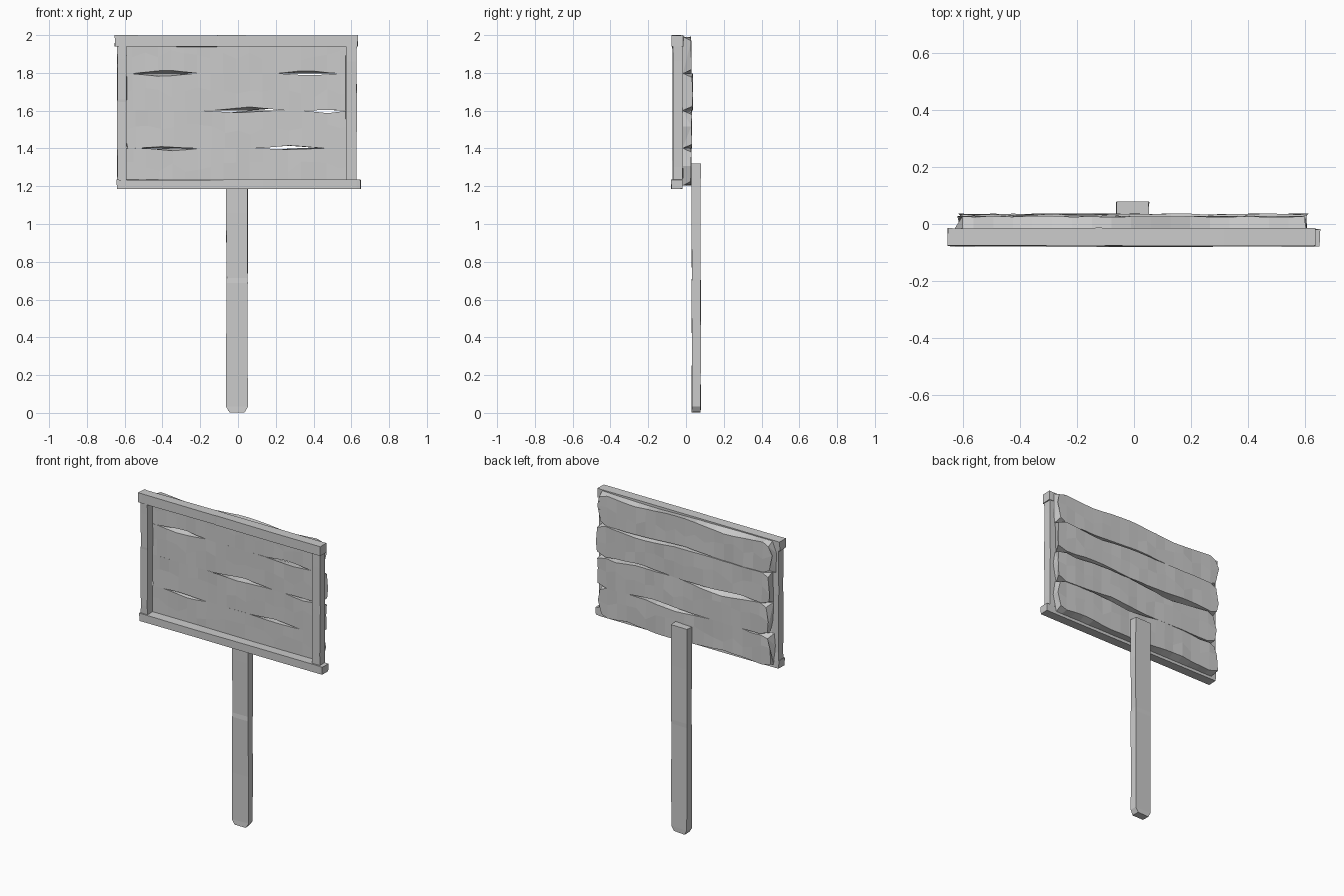
import bpy, bmesh, random
from mathutils import Vector

random.seed(4)
cube = bpy.data.objects.get("Cube")
if cube:
    bpy.data.objects.remove(cube, do_unlink=True)

wood = bpy.data.materials.new("plain grey")
wood.use_nodes = True
GREY = (0.6, 0.6, 0.6, 1)
wood.diffuse_color = GREY
wood.node_tree.nodes["Principled BSDF"].inputs["Base Color"].default_value = GREY


def jit(amount):
    return random.uniform(-amount, amount)


def loft(name, rings):
    """Closed, flat-shaded solid skinned through equal-sized rings of points."""
    bm = bmesh.new()
    loops = [[bm.verts.new(p) for p in ring] for ring in rings]
    n = len(loops[0])
    for a, b in zip(loops, loops[1:]):
        for i in range(n):
            j = (i + 1) % n
            bm.faces.new((a[i], a[j], b[j], b[i]))
    bm.faces.new(loops[0])
    bm.faces.new(loops[-1])
    bmesh.ops.triangulate(bm, faces=[f for f in bm.faces if len(f.verts) > 4])
    bmesh.ops.recalc_face_normals(bm, faces=bm.faces)
    mesh = bpy.data.meshes.new(name)
    bm.to_mesh(mesh)
    bm.free()
    mesh.materials.append(wood)
    obj = bpy.data.objects.new(name, mesh)
    bpy.context.collection.objects.link(obj)
    return obj


def beam(name, lo, hi, axis, cuts, wear=0.004, taper=0.0):
    """Hand-hewn square bar between two corners, running along one axis."""
    u, v = [k for k in range(3) if k != axis]
    rings = []
    for t in cuts:
        end = t in (cuts[0], cuts[-1])
        ring = []
        for su, sv in ((0, 0), (1, 0), (1, 1), (0, 1)):
            p = Vector((0, 0, 0))
            p[axis] = lo[axis] + t * (hi[axis] - lo[axis])
            p[u] = (hi if su else lo)[u] - (2 * su - 1) * random.uniform(0, wear)
            p[v] = (hi if sv else lo)[v] - (2 * sv - 1) * random.uniform(0, wear)
            if end:
                p[axis] += (1 if t == 0 else -1) * random.uniform(0, wear * 1.5)
            if t == 0:
                p[u] += taper * (1 - 2 * su)
            ring.append(p)
        rings.append(ring)
    return loft(name, rings)


def plank(name, x0, x1, z0, z1, y1, chips):
    """Rough board; chips are (corner, centre x, half width, depth)."""
    count = 19
    rings = []
    for i in range(count):
        x = x0 + (x1 - x0) * i / (count - 1)
        end = i in (0, count - 1)
        inward = 1 if i == 0 else -1

        def dip(corner):
            return sum(d * max(0, 1 - abs(x - c) / w) for k, c, w, d in chips if k == corner)

        mid = (z0 + z1) / 2 + jit(0.03)
        ring = [Vector((x, -0.018 + jit(0.002), z1 - dip("front_top"))),
                Vector((x, -0.018 + jit(0.002), mid)),
                Vector((x, -0.018 + jit(0.002), z0 + dip("front_low"))),
                Vector((x, y1 + jit(0.003), z0 + dip("back_low"))),
                Vector((x, y1 + jit(0.003), mid)),
                Vector((x, y1 + jit(0.003), z1 - dip("back_top")))]
        if end:
            # splintered ends, mostly broken at the back corners
            for k, p in enumerate(ring):
                p.x += inward * random.uniform(0, 0.012 if k in (1, 4) else 0.03)
            ring[3].z += 0.022
            ring[5].z -= 0.022
        rings.append(ring)
    return loft(name, rings)


# Post behind the board
beam("post", (-0.064, 0.028, 0), (0.054, 0.08, 1.322), 2,
     (0, 0.025, 0.25, 0.52, 0.54, 0.8, 1), 0.005, 0.018)

# Four boards from bottom to top
plank("board_bottom", -0.62, 0.605, 1.203, 1.402, 0.027, [
    ("front_top", -0.34, 0.16, 0.015), ("front_top", 0.28, 0.2, 0.008),
    ("back_top", 0.05, 0.25, 0.022), ("back_top", -0.5, 0.12, 0.015),
    ("back_low", -0.3, 0.3, 0.022), ("back_low", 0.4, 0.2, 0.02)])
plank("board_lower_middle", -0.61, 0.61, 1.4, 1.601, 0.03, [
    ("front_top", 0.0, 0.2, 0.012), ("front_top", 0.47, 0.12, 0.015),
    ("front_low", 0.28, 0.18, 0.016), ("front_low", -0.4, 0.16, 0.01),
    ("back_top", -0.25, 0.3, 0.035), ("back_top", 0.47, 0.14, 0.018),
    ("back_low", 0.2, 0.25, 0.02)])
plank("board_upper_middle", -0.628, 0.612, 1.6, 1.798, 0.034, [
    ("front_top", -0.4, 0.18, 0.018), ("front_top", 0.38, 0.18, 0.012),
    ("front_low", 0.06, 0.2, 0.02), ("front_low", 0.47, 0.12, 0.004),
    ("back_top", 0.3, 0.25, 0.022), ("back_low", -0.4, 0.2, 0.015),
    ("back_low", 0.3, 0.25, 0.02)])
plank("board_top", -0.63, 0.61, 1.796, 1.992, 0.027, [
    ("front_top", 0.2, 0.4, 0.01), ("front_low", -0.38, 0.18, 0.02),
    ("front_low", 0.36, 0.16, 0.018), ("back_top", 0.35, 0.25, 0.02),
    ("back_top", -0.3, 0.3, 0.025), ("back_low", 0.0, 0.3, 0.018)])

# Frame on the front of the board
beam("top_rail", (-0.655, -0.078, 1.938), (0.637, -0.013, 2.0), 0,
     (0, 0.02, 0.42, 0.43, 0.75, 0.98, 1), 0.003)
beam("bottom_rail", (-0.645, -0.08, 1.184), (0.652, -0.017, 1.236), 0,
     (0, 0.02, 0.3, 0.6, 0.98, 1), 0.003)
beam("right_stile", (-0.642, -0.073, 1.23), (-0.587, -0.016, 1.945), 2,
     (0, 0.08, 0.58, 0.6, 0.9, 1), 0.005)
beam("left_stile", (0.57, -0.073, 1.23), (0.63, -0.016, 1.945), 2,
     (0, 0.1, 0.5, 0.88, 1), 0.004)
